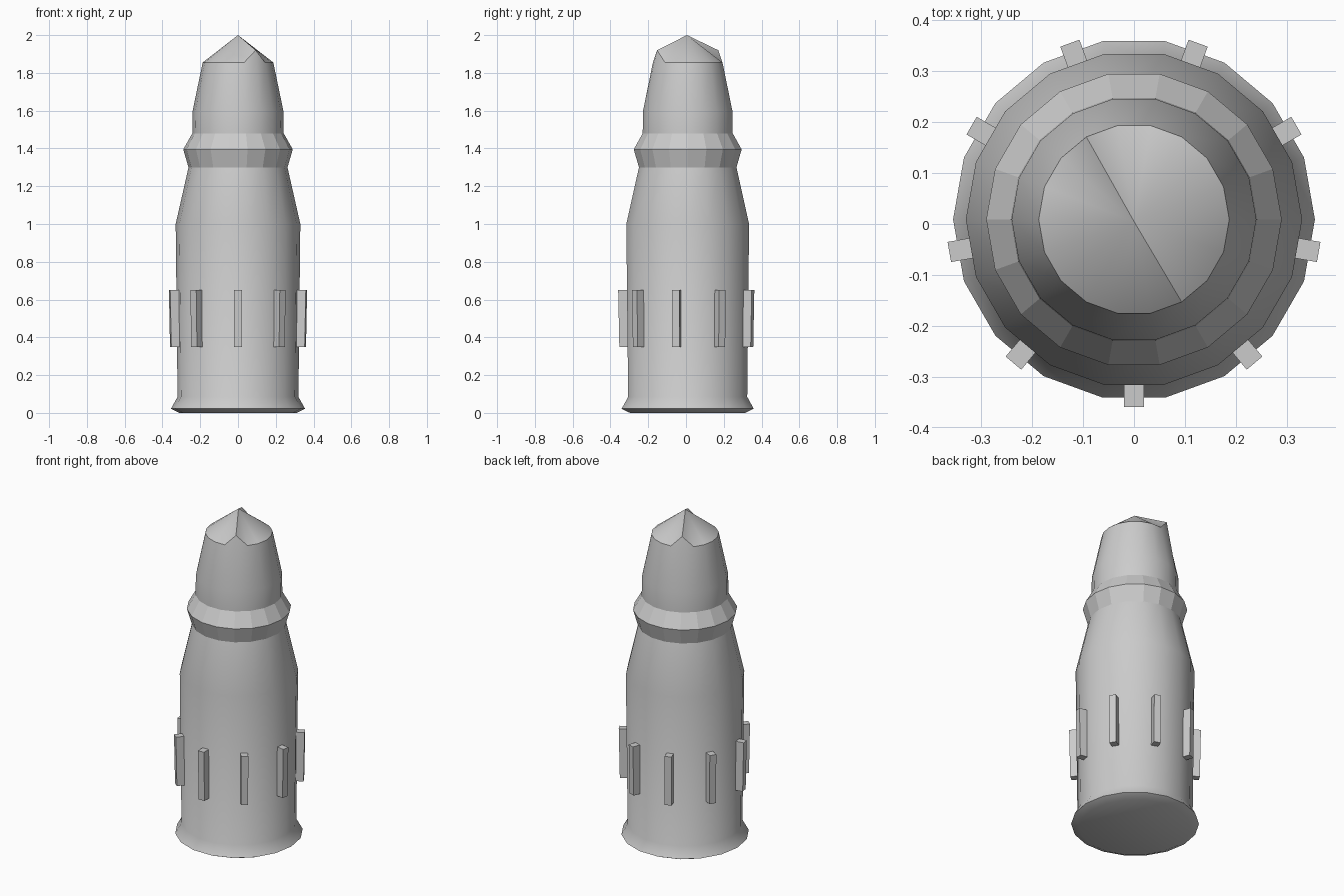
import bpy, bmesh
from math import cos, sin, pi, radians

if "Cube" in bpy.data.objects:
    bpy.data.objects.remove(bpy.data.objects["Cube"])

SIDES = 18
CY = 0.009  # axis offset, since the odd fin count shifts the bounds

# (radius, height) of each ring from base to shoulder of the tip
PROFILE = [(0.31, 0.0), (0.355, 0.022), (0.32, 0.085), (0.33, 1.0), (0.262, 1.3),
           (0.29, 1.395), (0.242, 1.48), (0.24, 1.6), (0.187, 1.855)]


def finish(bm, name):
    bmesh.ops.recalc_face_normals(bm, faces=bm.faces)
    mesh = bpy.data.meshes.new(name)
    bm.to_mesh(mesh)
    bm.free()
    obj = bpy.data.objects.new(name, mesh)
    bpy.context.collection.objects.link(obj)
    return obj


# Lathed body with pointed tip
bm = bmesh.new()
rings = []
for r, z in PROFILE:
    rings.append([bm.verts.new((r * cos(2 * pi * i / SIDES), CY + r * sin(2 * pi * i / SIDES), z))
                  for i in range(SIDES)])
# two opposite notches where the shoulder rises into the tip (120 and 300 degrees)
for i in (6, 15):
    rings[-1][i].co.z = 1.92
apex = bm.verts.new((0, CY - 0.004, 2.0))
bm.faces.new(rings[0])
for i in range(SIDES):
    j = (i + 1) % SIDES
    for a, b in zip(rings, rings[1:]):
        bm.faces.new((a[i], a[j], b[j], b[i]))
    bm.faces.new((rings[-1][i], rings[-1][j], apex))
body = finish(bm, "body")
bpy.context.view_layer.objects.active = body
body.select_set(True)
bpy.ops.object.shade_smooth_by_angle(angle=radians(35))
# collar stays faceted
for p in body.data.polygons:
    if 1.3 < p.center.z < 1.48:
        p.use_smooth = False

# Nine fins standing on every other side face, leaning slightly with the wall
bm = bmesh.new()
for k in range(9):
    a = radians(-90 + 40 * k)
    verts = bmesh.ops.create_cube(bm, size=1)["verts"]
    for v in verts:
        t = v.co.y * 0.04
        z = 0.5 + v.co.z * 0.3
        r = (0.365 if v.co.x > 0 else 0.30) + v.co.z * 0.006
        v.co = (r * cos(a) - t * sin(a), CY + r * sin(a) + t * cos(a), z)
finish(bm, "side_fins")
